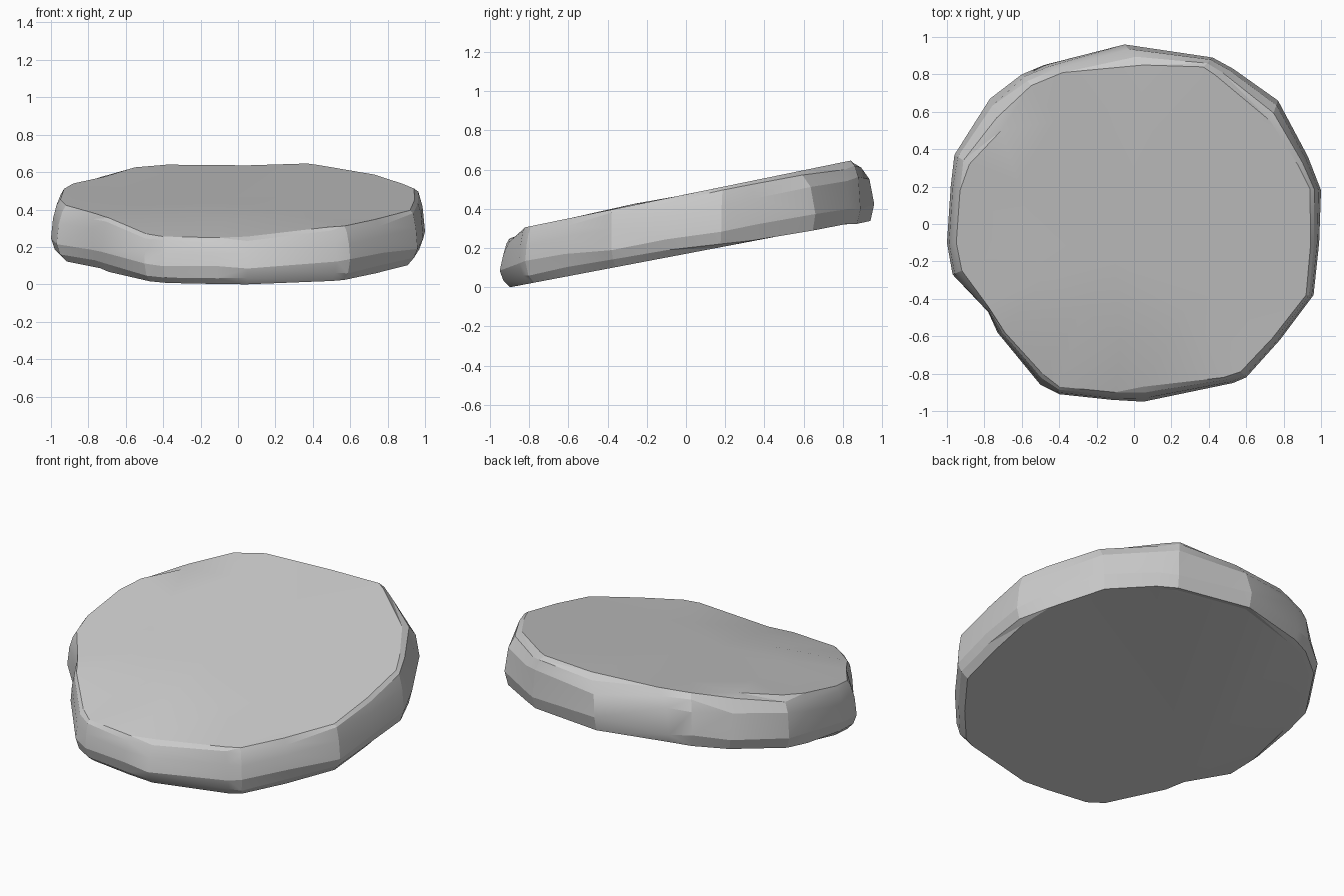
import bpy, bmesh, math, random

if "Cube" in bpy.data.objects:
    bpy.data.objects.remove(bpy.data.objects["Cube"])
random.seed(4)

# Plan columns: outer wall (x, y), top rim (x, y)
COLS = [
    (-0.05, 0.96, 0.05, 0.85), (0.42, 0.89, 0.37, 0.84), (0.53, 0.83, 0.43, 0.80),
    (0.77, 0.66, 0.73, 0.55), (0.93, 0.36, 0.88, 0.31), (1.00, 0.18, 0.94, 0.19),
    (0.99, -0.10, 0.945, -0.10), (0.96, -0.38, 0.92, -0.38), (0.78, -0.62, 0.74, -0.61),
    (0.60, -0.82, 0.57, -0.79), (0.53, -0.85, 0.48, -0.82), (0.05, -0.95, 0.05, -0.87),
    (-0.12, -0.94, -0.10, -0.90), (-0.40, -0.91, -0.40, -0.87), (-0.50, -0.86, -0.49, -0.80),
    (-0.73, -0.58, -0.69, -0.58), (-0.78, -0.47, -0.78, -0.44), (-0.97, -0.27, -0.92, -0.25),
    (-1.00, -0.10, -0.95, -0.10), (-0.98, 0.20, -0.93, 0.18), (-0.96, 0.37, -0.88, 0.32),
    (-0.77, 0.67, -0.71, 0.50), (-0.60, 0.80, -0.55, 0.74), (-0.48, 0.85, -0.38, 0.81),
]


def bottom_z(y):
    return 0.19 * (y + 0.88)


def top_z(x, y):
    z = 0.29 + 0.205 * (y + 0.88)
    # chipped front edge
    if -0.6 < x < 0.1 and y < -0.75:
        z -= 0.04
    # slightly low middle of the back edge
    if -0.2 < x < 0.2 and y > 0.8:
        z -= 0.012
    return z


# Rings from underside to top face: (plan scale, blend to top rim, height)
def ring(scale, blend, t):
    out = []
    for i, (ox, oy, tx, ty) in enumerate(COLS):
        x = (ox + (tx - ox) * blend) * scale
        y = (oy + (ty - oy) * blend) * scale
        h = t
        if 0 < t < 1:                       # uneven hewn wall
            h += random.uniform(-0.04, 0.04)
            if t < 0.5:
                h -= 0.10 * oy
        lo, hi = bottom_z(y), top_z(x, y)
        out.append(bm.verts.new((x, y, lo + (hi - lo) * h)))
    return out


bm = bmesh.new()
rings = [ring(0.945, 0, 0), ring(0.98, 0, 0.08), ring(1.0, 0, 0.30),
         ring(1.0, 0.22, 0.70), ring(1.0, 0.6, 0.91), ring(1.0, 1, 1)]
# inner ring of the top face, gently uneven
inner = []
for ox, oy, tx, ty in COLS[::2]:
    s = random.uniform(0.55, 0.75)
    x, y = tx * s, ty * s
    inner.append(bm.verts.new((x, y, top_z(x, y) + random.uniform(-0.006, 0.006))))

n = len(COLS)
for a, b in zip(rings, rings[1:]):
    for i in range(n):
        j = (i + 1) % n
        bm.faces.new((a[i], a[j], b[j], b[i]))
# Top face: rim to inner ring, then the middle
m = len(inner)
rim = rings[-1]
for k in range(m):
    i, j = 2 * k, (2 * k + 1) % n
    l, k2 = (2 * k + 2) % n, (k + 1) % m
    bm.faces.new((rim[i], rim[j], inner[k]))
    bm.faces.new((rim[j], rim[l], inner[k2], inner[k]))
hub = bm.verts.new((-0.1, -0.2, top_z(-0.1, -0.2)))
for k in range(m):
    bm.faces.new((inner[k], inner[(k + 1) % m], hub))
# Flat underside
bm.faces.new(rings[0])

bmesh.ops.triangulate(bm, faces=bm.faces[:])
bmesh.ops.recalc_face_normals(bm, faces=bm.faces[:])
low = min(v.co.z for v in bm.verts)
for v in bm.verts:
    v.co.z -= low

mesh = bpy.data.meshes.new("stone_slab")
bm.to_mesh(mesh)
bm.free()
slab = bpy.data.objects.new("stone_slab", mesh)
bpy.context.collection.objects.link(slab)

stone = bpy.data.materials.new("grey stone")
stone.diffuse_color = (0.6, 0.6, 0.6, 1)
stone.use_nodes = True
stone.node_tree.nodes["Principled BSDF"].inputs["Base Color"].default_value = stone.diffuse_color
mesh.materials.append(stone)

bpy.context.view_layer.objects.active = slab
slab.select_set(True)
bpy.ops.object.shade_smooth_by_angle(angle=math.radians(18))
